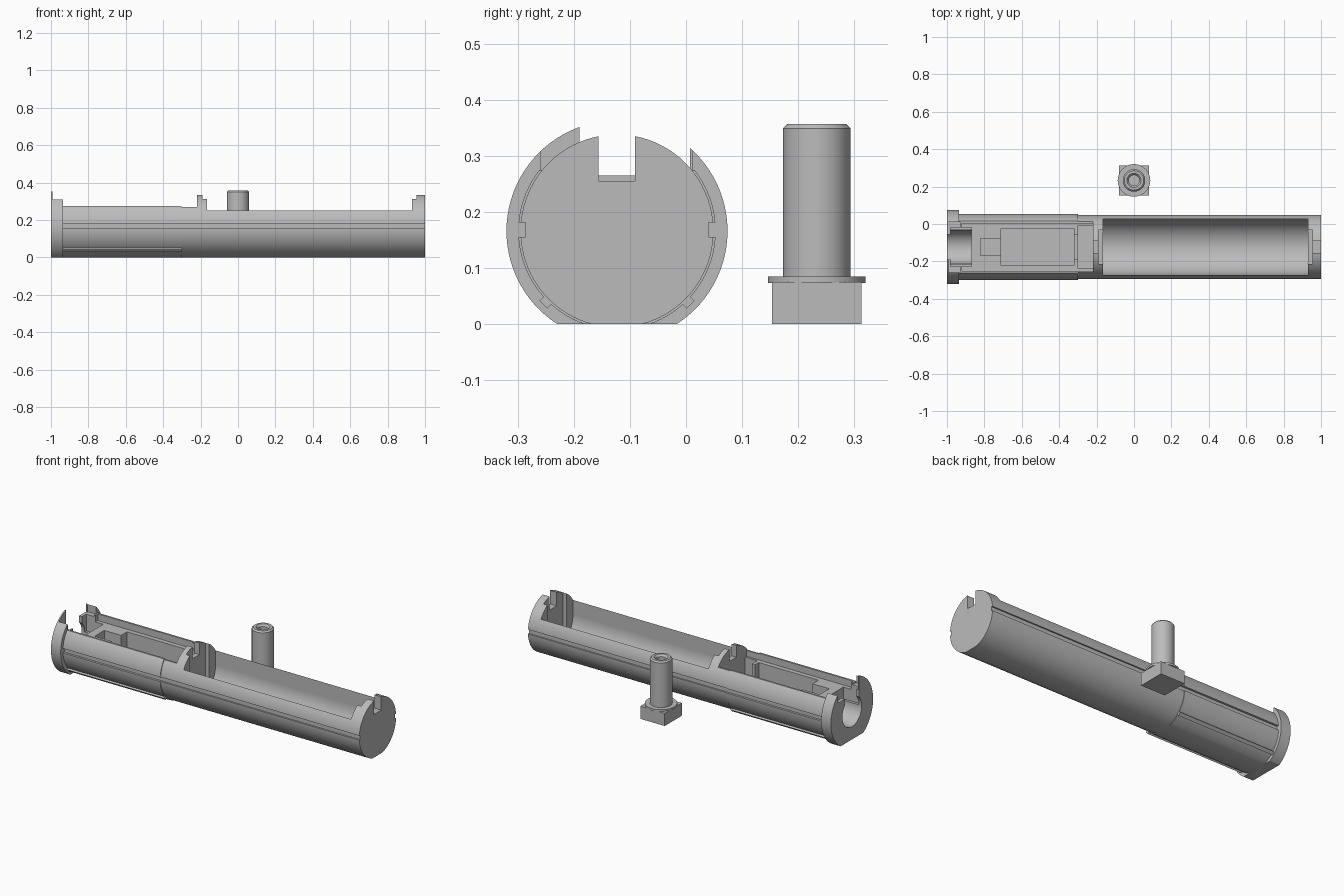
import bpy
import math
from mathutils import Matrix

cube = bpy.data.objects.get("Cube")
if cube:
    bpy.data.objects.remove(cube)

CY, CZ = -0.123, 0.166      # tube axis

grey = bpy.data.materials.new("plain grey")
grey.use_nodes = True
grey.diffuse_color = (0.5, 0.5, 0.5, 1)
grey.node_tree.nodes["Principled BSDF"].inputs["Base Color"].default_value = (0.5, 0.5, 0.5, 1)


def box(name, x, y, z, turn=0):
    """Box from (min, max) ranges, optionally turned about its x axis."""
    bpy.ops.mesh.primitive_cube_add(size=1)
    ob = bpy.context.object
    ob.name = name
    size = [r[1] - r[0] for r in (x, y, z)]
    mid = [(r[0] + r[1]) / 2 for r in (x, y, z)]
    ob.data.transform(Matrix.Translation(mid) @ Matrix.Rotation(turn, 4, "X")
                      @ Matrix.Diagonal((*size, 1)))
    return ob


def rod(name, r, x0, x1, sides=96):
    """Cylinder lying on the tube axis."""
    bpy.ops.mesh.primitive_cylinder_add(vertices=sides, radius=r, depth=x1 - x0)
    ob = bpy.context.object
    ob.name = name
    ob.data.transform(Matrix.Translation(((x0 + x1) / 2, CY, CZ))
                      @ Matrix.Rotation(math.pi / 2, 4, "Y"))
    return ob


def combine(target, tool, operation="DIFFERENCE"):
    mod = target.modifiers.new("shape", "BOOLEAN")
    mod.operation, mod.solver, mod.object = operation, "EXACT", tool
    bpy.context.view_layer.objects.active = target
    bpy.ops.object.modifier_apply(modifier=mod.name)
    bpy.data.objects.remove(tool)


def cut(target, x, half, z, shift=0):
    """Cut a box centred across the tube."""
    combine(target, box("cutter", x, (CY + shift - half, CY + shift + half), z))


def finish(ob):
    ob.data.materials.clear()
    ob.data.materials.append(grey)
    bpy.ops.object.select_all(action="DESELECT")
    ob.select_set(True)
    bpy.context.view_layer.objects.active = ob
    bpy.ops.object.shade_smooth_by_angle(angle=math.radians(30))


# Tube: two slightly different diameters
tube = rod("tube_housing", 0.172, -0.31, 1.0)
combine(tube, rod("sleeve", 0.176, -0.96, -0.30), "UNION")

# Side grooves along the whole tube
for s in (-1, 1):
    cut(tube, (-1.1, 1.1), 0.02, (0.155, 0.181), s * 0.183)

# End flange and the two low ribs
combine(tube, rod("flange", 0.197, -1.0, -0.936), "UNION")
for s in (-1, 1):
    y = CY + s * 0.124
    combine(tube, box("rib", (-0.95, -0.30), (y - 0.01, y + 0.01),
                      (CZ - 0.134, CZ - 0.114), math.pi / 4), "UNION")

# Flat underside
cut(tube, (-1.2, 1.2), 0.4, (-0.3, 0))

# Open top: lowered rims and open flange
cut(tube, (-0.936, -0.30), 0.3, (0.275, 0.5))
cut(tube, (-0.301, -0.22), 0.3, (0.27, 0.5))
cut(tube, (-0.165, 0.93), 0.3, (0.252, 0.5))
cut(tube, (-0.992, -0.93), 0.135, (0.265, 0.5))
cut(tube, (-1.1, -0.99), 0.0985, (0.265, 0.5), 0.0315)

# Long round-bottomed bay
combine(tube, rod("bay", 0.149, -0.165, 0.93))
cut(tube, (-0.165, 0.93), 0.149, (CZ, 0.5))

# Contact slots and wire notches in both bay walls
cut(tube, (-0.19, -0.16), 0.09, (0.05, 0.5))
cut(tube, (0.92, 0.955), 0.09, (0.05, 0.5))
cut(tube, (-0.23, -0.16), 0.0325, (0.265, 0.5))
cut(tube, (0.92, 1.1), 0.0325, (0.255, 0.5))

# Recessed deck with stepped pockets
cut(tube, (-0.92, -0.22), 0.127, (0.235, 0.5))
for x0, x1, half, floor in ((-0.82, -0.70, 0.045, 0.12),
                            (-0.71, -0.32, 0.10, 0.06),
                            (-0.33, -0.29, 0.064, 0.12),
                            (-0.30, -0.22, 0.115, 0.08)):
    cut(tube, (x0, x1), half, (floor, 0.5))

# Round end socket, open upward
combine(tube, rod("socket", 0.09, -1.1, -0.87))
cut(tube, (-1.1, -0.87), 0.067, (CZ, 0.5))
cut(tube, (-0.98, -0.87), 0.105, (CZ, 0.5))
finish(tube)

# Separate plunger: square foot, collar and hollow chamfered stem in one lathe
BY = 0.233
foot = box("plunger_foot", (-0.08, 0.08), (BY - 0.08, BY + 0.08), (0, 0.075))
finish(foot)

profile = [(0, 0.073), (0.087, 0.073), (0.087, 0.085), (0.06, 0.085),
           (0.06, 0.349), (0.052, 0.357), (0.038, 0.357),
           (0.028, 0.345), (0.028, 0.20), (0, 0.20)]
SIDES = 64
verts, faces = [], []
for i in range(SIDES):
    a = 2 * math.pi * i / SIDES
    verts += [(r * math.cos(a), BY + r * math.sin(a), z) for r, z in profile]
n = len(profile)
for i in range(SIDES):
    j = (i + 1) % SIDES
    for k in range(n - 1):
        faces.append((i * n + k, j * n + k, j * n + k + 1, i * n + k + 1))
mesh = bpy.data.meshes.new("plunger_stem")
mesh.from_pydata(verts, [], faces)
stem = bpy.data.objects.new("plunger_stem", mesh)
bpy.context.collection.objects.link(stem)
bpy.context.view_layer.objects.active = stem
stem.select_set(True)
weld = stem.modifiers.new("weld", "WELD")
weld.merge_threshold = 0.0001
bpy.ops.object.modifier_apply(modifier=weld.name)
finish(stem)
